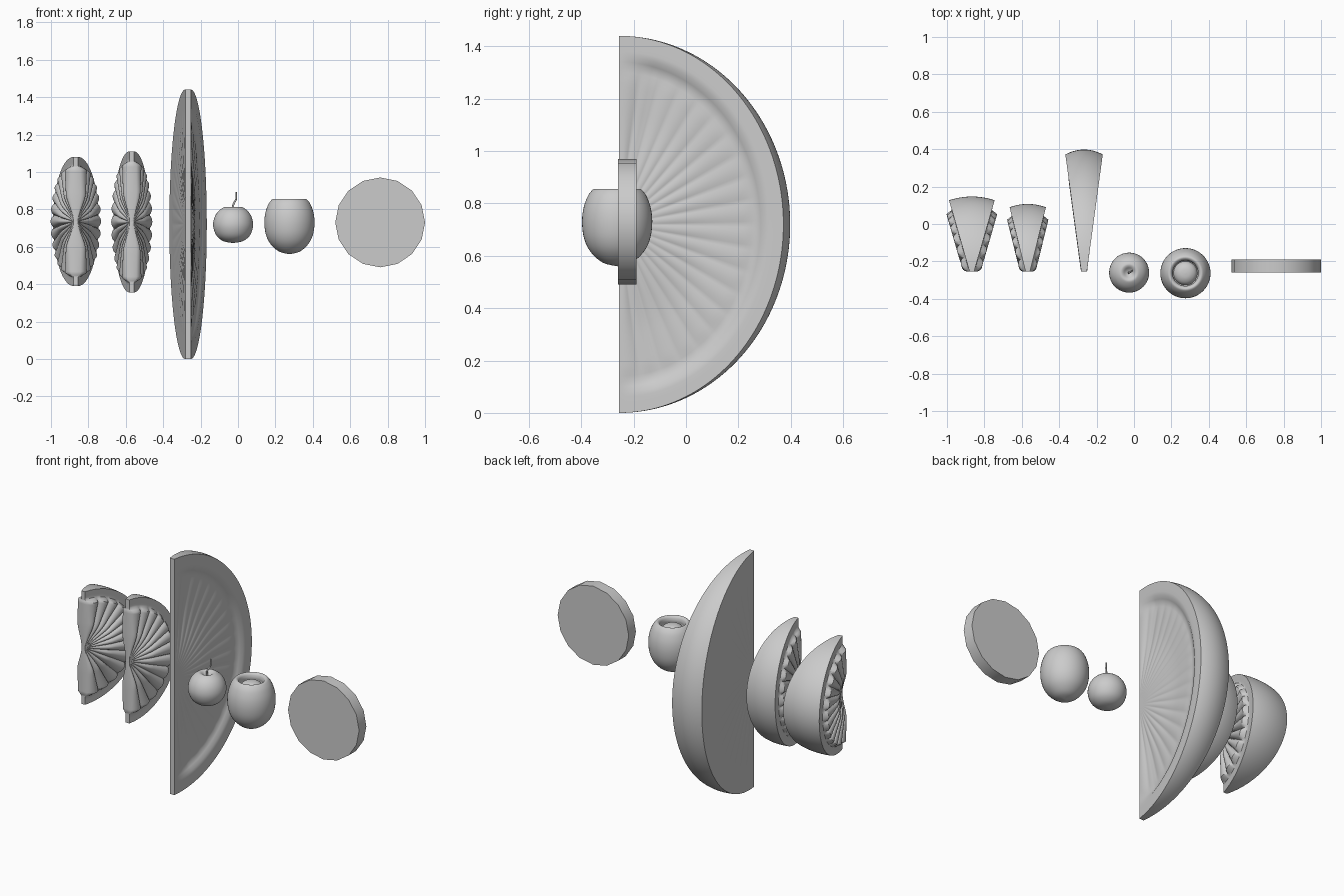
import bpy, bmesh
from math import sin, cos, pi, radians

if "Cube" in bpy.data.objects:
    bpy.data.objects.remove(bpy.data.objects["Cube"])


def finish(name, bm, angle=40):
    bmesh.ops.remove_doubles(bm, verts=bm.verts, dist=1e-5)
    bmesh.ops.recalc_face_normals(bm, faces=bm.faces)
    me = bpy.data.meshes.new(name)
    bm.to_mesh(me)
    bm.free()
    ob = bpy.data.objects.new(name, me)
    bpy.context.collection.objects.link(ob)
    bpy.ops.object.select_all(action='DESELECT')
    ob.select_set(True)
    bpy.context.view_layer.objects.active = ob
    bpy.ops.object.shade_smooth_by_angle(angle=radians(angle))
    return ob


def grid(bm, f, nu, nv):
    """Patch of quads sampled from f(u, v), both in 0..1."""
    vs = [[bm.verts.new(f(i / nu, j / nv)) for j in range(nv + 1)] for i in range(nu + 1)]
    for i in range(nu):
        for j in range(nv):
            bm.faces.new((vs[i][j], vs[i + 1][j], vs[i + 1][j + 1], vs[i][j + 1]))


def step(a, b, x):
    t = min(1, max(0, (x - a) / (b - a)))
    return t * t * (3 - 2 * t)


def wedge(name, x0, zc, ry, rz, half, bulge, n, relief, yc=-0.255, apex=0.012):
    """Citrus wedge: two relief faces, curved peel, thin front edge."""
    bm = bmesh.new()
    steps = n * 8

    def face(side, r, phi):
        c = max(0, cos(phi))
        x = apex + (half - apex) * r * c + relief(side, r, phi + pi / 2, c)
        return (x0 + side * max(x, 0.008), yc + ry * r * c, zc + rz * r * sin(phi))

    for side in (-1, 1):
        grid(bm, lambda u, v: face(side, u, (v - .5) * pi), 36, steps)

    def peel(u, v):
        phi, t = (v - .5) * pi, 2 * u - 1
        a, b = face(-1, 1, phi), face(1, 1, phi)
        return (a[0] + (b[0] - a[0]) * u, a[1] + bulge * (1 - t * t) * max(0, cos(phi)), a[2])
    grid(bm, peel, 12, steps)

    def edge(u, v):
        s = 2 * v - 1
        phi = pi / 2 if s >= 0 else -pi / 2
        a, b = face(-1, abs(s), phi), face(1, abs(s), phi)
        return (a[0] + (b[0] - a[0]) * u, a[1], a[2])
    grid(bm, edge, 1, 72)
    return finish(name, bm, 50)


def plump(n, lift):
    # raised pulp segments separated by radial creases, falling to a rim
    def f(side, r, a, c):
        body = step(0, .45, r) * (1 - step(.8, .87, r))
        return body * lift * (.4 + .6 * abs(sin(n * a)) ** .6)
    return f


def sunken(n):
    # right face: recessed pulp inside a raised rim; left face: nearly flat
    def f(side, r, a, c):
        fan = .004 * abs(sin(n * a)) * step(.05, .4, r) * (1 - step(.75, .84, r))
        if side < 0:
            return fan * .4
        return fan - .022 * step(.1, .6, r) * (1 - step(.83, .9, r)) * min(1, 4 * c)
    return f


wedge("orange_wedge", -0.867, 0.735, 0.382, 0.345, 0.122, 0.02, 13, plump(13, .035))
wedge("lemon_wedge", -0.568, 0.733, 0.345, 0.377, 0.097, 0.017, 13, plump(13, .03))
wedge("melon_wedge", -0.267, 0.72, 0.627, 0.72, 0.1, 0.026, 20, sunken(20), apex=.015)


def lathe(name, profile, loc, seg=48):
    """Smooth spun shape through (radius, z) points."""
    bm = bmesh.new()
    pts = [(r, z) for r, z in profile]
    fine = []
    for i in range(len(pts) - 1):           # Catmull-Rom refinement
        p = [pts[max(i - 1, 0)], pts[i], pts[i + 1], pts[min(i + 2, len(pts) - 1)]]
        for k in range(4):
            t = k / 4
            fine.append([.5 * (2 * p[1][d] + (p[2][d] - p[0][d]) * t
                         + (2 * p[0][d] - 5 * p[1][d] + 4 * p[2][d] - p[3][d]) * t * t
                         + (3 * p[1][d] - p[0][d] - 3 * p[2][d] + p[3][d]) * t ** 3) for d in (0, 1)])
    fine.append(pts[-1])
    m = len(fine) - 1

    def f(u, v):
        r, z = fine[round(u * m)]
        a = 2 * pi * v
        r = max(0, r)
        return (loc[0] + r * cos(a), loc[1] + r * sin(a), z)
    grid(bm, f, m, seg)
    bmesh.ops.dissolve_degenerate(bm, edges=bm.edges, dist=1e-6)
    return finish(name, bm, 60)


# cherry with dimple and stem
lathe("cherry", [(0, .62), (.05, .629), (.088, .658), (.106, .705), (.102, .75), (.082, .787),
                 (.052, .81), (.035, .81), (.018, .797), (0, .788)], (-0.026, -0.26))
cu = bpy.data.curves.new("cherry_stem", 'CURVE')
cu.dimensions = '3D'
cu.bevel_depth = 0.006
cu.bevel_resolution = 2
cu.use_fill_caps = True
sp = cu.splines.new('BEZIER')
path = [(-.026, -.26, .785), (-.025, -.26, .825), (-.01, -.25, .855), (-.01, -.248, .893)]
sp.bezier_points.add(len(path) - 1)
for i, (b, p) in enumerate(zip(sp.bezier_points, path)):
    b.co = p
    b.handle_left_type = b.handle_right_type = 'AUTO'
    b.radius = 1 - .13 * i
bpy.context.collection.objects.link(bpy.data.objects.new("cherry_stem", cu))

# olive with rolled lip, and its round stuffing
lathe("olive", [(0, .56), (.055, .574), (.1, .613), (.125, .662), (.134, .72), (.13, .775), (.115, .822),
                (.098, .848), (.085, .856), (.073, .848), (.068, .83), (.066, .8), (0, .79)], (0.275, -0.263))
lathe("olive_stuffing", [(0, .74), (.05, .76), (.064, .795), (.055, .822), (.03, .838), (0, .842)],
      (0.275, -0.263))

# low-sided round slice
bpy.ops.mesh.primitive_cylinder_add(vertices=16, radius=0.24, depth=0.07,
                                    location=(0.76, -0.225, 0.73), rotation=(pi / 2, 0, 0))
bpy.context.object.name = "round_slice"
bpy.ops.object.shade_smooth_by_angle(angle=radians(40))
